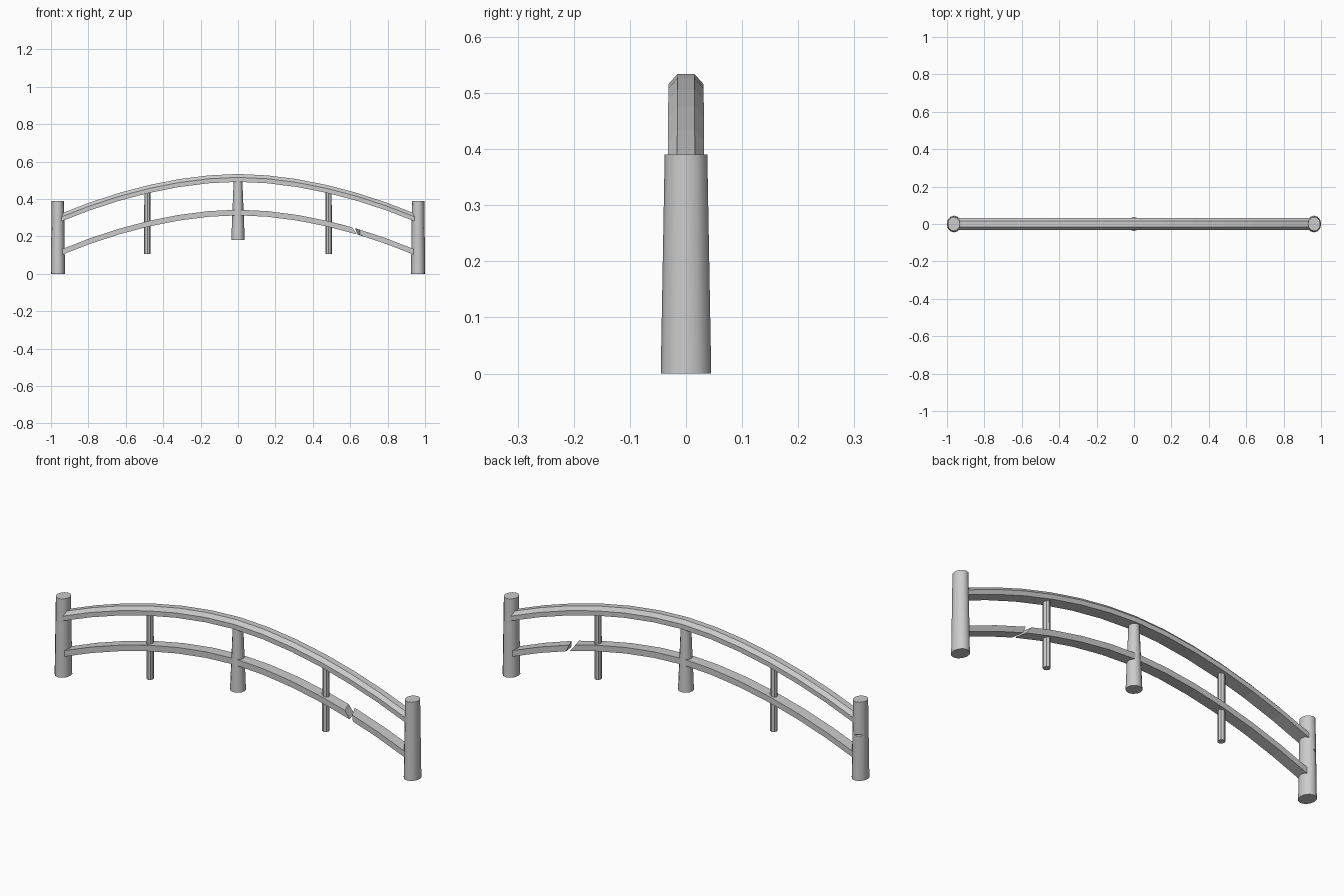
import bpy, bmesh, math
from mathutils import Matrix

if "Cube" in bpy.data.objects:
    bpy.data.objects.remove(bpy.data.objects["Cube"])


def make_object(name, bm, angle=None):
    bmesh.ops.recalc_face_normals(bm, faces=bm.faces)
    mesh = bpy.data.meshes.new(name)
    bm.to_mesh(mesh)
    bm.free()
    ob = bpy.data.objects.new(name, mesh)
    bpy.context.collection.objects.link(ob)
    if angle:
        bpy.ops.object.select_all(action='DESELECT')
        ob.select_set(True)
        bpy.context.view_layer.objects.active = ob
        bpy.ops.object.shade_smooth_by_angle(angle=math.radians(angle))
    return ob


def post(name, x, z0, z1, bottom, top, sides=12):
    """Tapered post; bottom and top are (x radius, y radius)."""
    bm = bmesh.new()
    rings = []
    for z, (rx, ry) in ((z0, bottom), (z1, top)):
        rings.append([bm.verts.new((x + rx * math.cos(2 * math.pi * i / sides),
                                    ry * math.sin(2 * math.pi * i / sides), z))
                      for i in range(sides)])
    skin(bm, rings)
    return make_object(name, bm, 40)


def skin(bm, rings):
    n = len(rings[0])
    for a, b in zip(rings, rings[1:]):
        for i in range(n):
            j = (i + 1) % n
            bm.faces.new((a[i], a[j], b[j], b[i]))
    bm.faces.new(rings[0][::-1])
    bm.faces.new(rings[-1])


def arch(x, crown, drop):
    return crown - drop * (abs(x) / 0.93) ** 1.85


def rail(name, xs, section, crown, drop, start=None, end=None):
    """Sweep a (y, z) section along the arch; start/end shift corners in x."""
    bm = bmesh.new()
    rings = []
    for k, x in enumerate(xs):
        shift = start if k == 0 else end if k == len(xs) - 1 else None
        ring = []
        for i, (y, dz) in enumerate(section):
            px = x + (shift[i] if shift else 0)
            ring.append(bm.verts.new((px, y * (1 + 0.06 * abs(x)),
                                      arch(px, crown, drop) + dz)))
        rings.append(ring)
    skin(bm, rings)
    return make_object(name, bm)


# Handrail with chamfered top
xs = [-0.95 + 1.9 * i / 12 for i in range(13)]
rail("top_rail", xs,
     [(-0.031, -0.042), (0.031, -0.042), (0.031, -0.018),
      (0.015, 0), (-0.015, 0), (-0.031, -0.018)], 0.534, 0.205)

# Lower rail in two pieces with a splintered break
plank = [(-0.027, -0.03), (0.027, -0.03), (0.027, 0), (-0.027, 0)]
rail("lower_rail_long", [x for x in xs if x < 0.5] + [0.61], plank, 0.343, 0.206,
     end=(0.025, 0.012, -0.02, 0.0))
rail("lower_rail_short", [0.65, 0.79, 0.95], plank, 0.343, 0.206,
     start=(0.003, -0.01, -0.025, 0.0))

# End posts
left = post("left_end_post", -0.963, 0, 0.39, (0.038, 0.045), (0.033, 0.038))
post("right_end_post", 0.963, 0, 0.39, (0.038, 0.045), (0.033, 0.038))

# Axe notch on the outer back side of the left post
bm = bmesh.new()
bmesh.ops.create_cube(bm, size=1.0)
bmesh.ops.transform(bm, verts=bm.verts,
                    matrix=Matrix.Translation((-0.99, 0.044, 0.225))
                    @ Matrix.Rotation(math.radians(30), 4, 'Z')
                    @ Matrix.Rotation(math.radians(45), 4, 'X')
                    @ Matrix.Diagonal((0.16, 0.026, 0.026, 1)))
cutter = make_object("notch_cutter", bm)
cutter.hide_render = True
cutter.hide_set(True)
mod = left.modifiers.new("notch", 'BOOLEAN')
mod.operation = 'DIFFERENCE'
mod.solver = 'EXACT'
mod.object = cutter

# Centre post and thin balusters
post("centre_post", 0, 0.18, 0.505, (0.036, 0.037), (0.023, 0.025))
for side, x in (("left", -0.485), ("right", 0.485)):
    post(side + "_baluster", x, 0.105, 0.45, (0.017, 0.018), (0.016, 0.017), 8)
